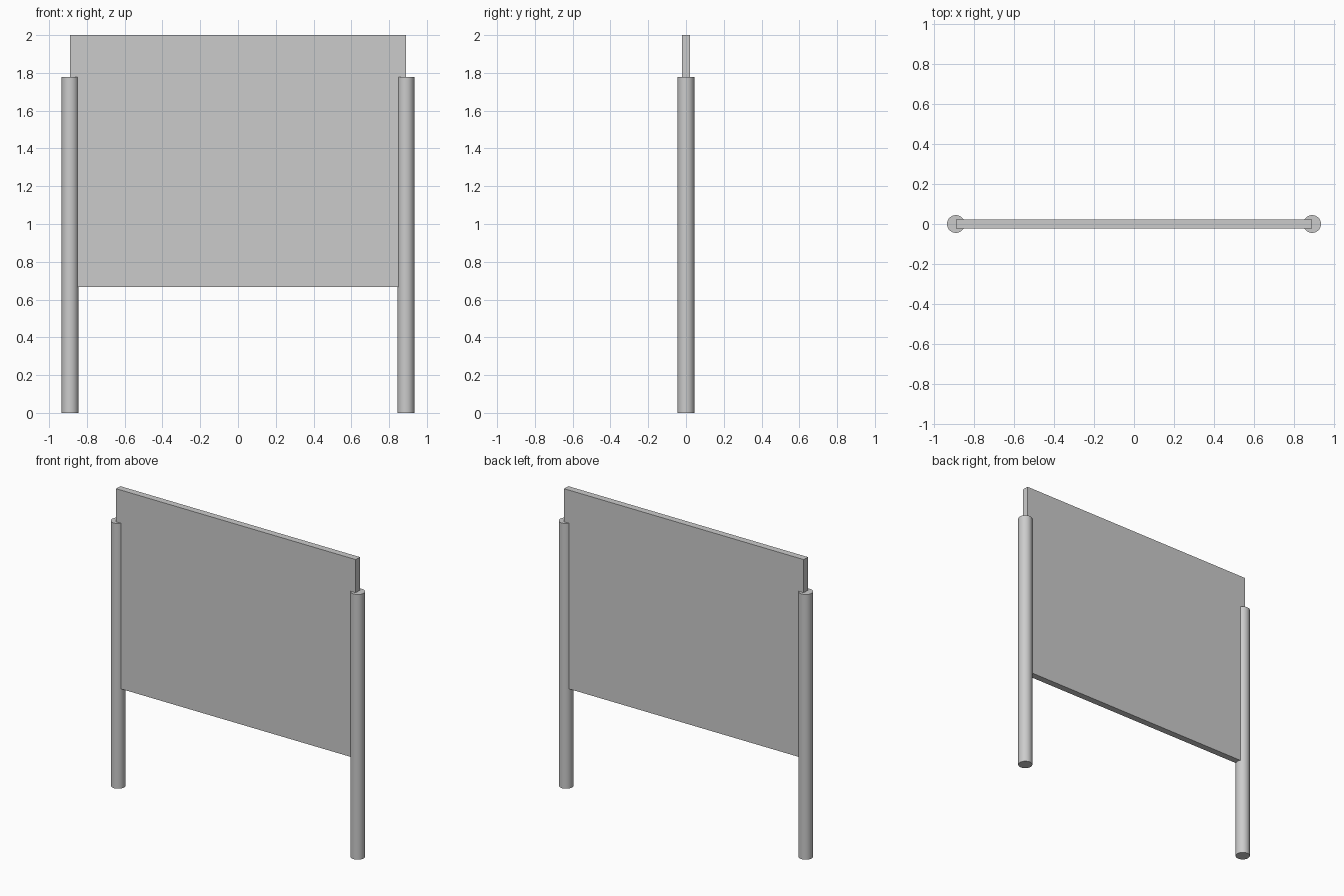
import bpy
import math

if "Cube" in bpy.data.objects:
    bpy.data.objects.remove(bpy.data.objects["Cube"], do_unlink=True)

POST_X = 0.889
POST_RADIUS = 0.0444
POST_HEIGHT = 1.778
PANEL_BOTTOM, PANEL_TOP = 0.667, 2.0
PANEL_DEPTH = 0.0444

# Single plain grey
grey = bpy.data.materials.new("light_grey")
grey.use_nodes = True
colour = (0.6, 0.6, 0.6, 1.0)
grey.diffuse_color = colour
grey.node_tree.nodes["Principled BSDF"].inputs["Base Color"].default_value = colour


def finish(name):
    obj = bpy.context.object
    obj.name = name
    obj.data.materials.append(grey)
    return obj


# Flat board, ending at the post centres
bpy.ops.mesh.primitive_cube_add(size=1, location=(0, 0, (PANEL_BOTTOM + PANEL_TOP) / 2))
panel = finish("panel")
panel.scale = (2 * POST_X, PANEL_DEPTH, PANEL_TOP - PANEL_BOTTOM)
bpy.ops.object.transform_apply(location=False, rotation=False, scale=True)

# Round posts
for side, name in ((1, "left_post"), (-1, "right_post")):
    bpy.ops.mesh.primitive_cylinder_add(
        vertices=32, radius=POST_RADIUS, depth=POST_HEIGHT,
        location=(side * POST_X, 0, POST_HEIGHT / 2))
    finish(name)
    bpy.ops.object.shade_smooth_by_angle(angle=math.radians(30))
